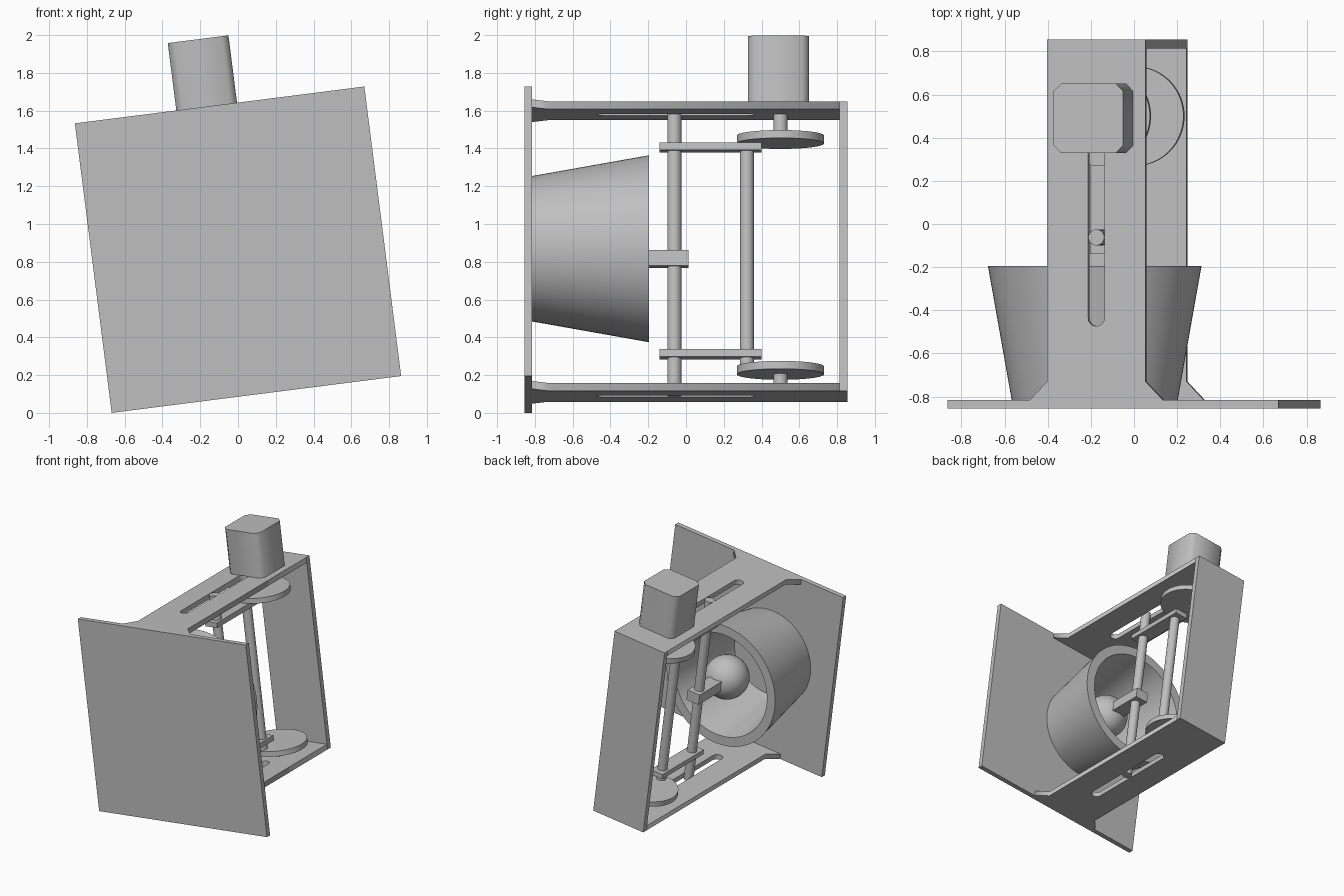
import bpy, bmesh, math
from mathutils import Matrix, Vector

if "Cube" in bpy.data.objects:
    bpy.data.objects.remove(bpy.data.objects["Cube"], do_unlink=True)

grey = bpy.data.materials.new("plain_grey")
grey.use_nodes = True
grey.diffuse_color = (0.52, 0.52, 0.52, 1)
grey.node_tree.nodes["Principled BSDF"].inputs["Base Color"].default_value = (0.52, 0.52, 0.52, 1)

# The whole assembly leans sideways, balanced on one corner of the square plate
LEAN = Matrix.Translation((0, 0, 0.864)) @ Matrix.Rotation(math.radians(-7.25), 4, 'Y')
HALF = 0.7725      # half height of plate and frame
MID = -0.078       # centre line of the mechanism
THICK = 0.042
ROD = 0.037
ROD_Y, PIN_Y, SHAFT_Y = -0.062, 0.322, 0.5


def finish(obj, name, smooth=False):
    obj.name = name
    obj.data.name = name
    obj.data.materials.clear()
    obj.data.materials.append(grey)
    obj.matrix_world = LEAN @ obj.matrix_world
    if smooth:
        bpy.ops.object.select_all(action='DESELECT')
        obj.select_set(True)
        bpy.context.view_layer.objects.active = obj
        bpy.ops.object.shade_smooth_by_angle()
    return obj


def from_bmesh(bm, name, smooth=False):
    bmesh.ops.recalc_face_normals(bm, faces=bm.faces)
    mesh = bpy.data.meshes.new(name)
    bm.to_mesh(mesh)
    bm.free()
    obj = bpy.data.objects.new(name, mesh)
    bpy.context.collection.objects.link(obj)
    return finish(obj, name, smooth)


def box(name, x, y, z):
    """Box from (low, high) pairs."""
    bm = bmesh.new()
    bmesh.ops.create_cube(bm, size=1)
    for v in bm.verts:
        v.co = Vector([(a + b) / 2 + c * (b - a) for (a, b), c in zip((x, y, z), v.co)])
    return from_bmesh(bm, name)


def cylinder(name, y, radius, low, high, sides=48):
    bm = bmesh.new()
    bmesh.ops.create_cone(bm, cap_ends=True, segments=sides, radius1=radius, radius2=radius,
                          depth=high - low, matrix=Matrix.Translation((MID, y, (low + high) / 2)))
    return from_bmesh(bm, name, True)


def slab(name, outlines, low, high):
    """Flat plate from an outline, with any further outlines cut as holes."""
    curve = bpy.data.curves.new(name, 'CURVE')
    curve.dimensions = '2D'
    curve.fill_mode = 'BOTH'
    curve.extrude = (high - low) / 2
    for points in outlines:
        spline = curve.splines.new('POLY')
        spline.points.add(len(points) - 1)
        for p, (x, y) in zip(spline.points, points):
            p.co = (x, y, 0, 1)
        spline.use_cyclic_u = True
    obj = bpy.data.objects.new(name, curve)
    bpy.context.collection.objects.link(obj)
    bpy.ops.object.select_all(action='DESELECT')
    obj.select_set(True)
    bpy.context.view_layer.objects.active = obj
    bpy.ops.object.convert(target='MESH')
    obj = bpy.context.view_layer.objects.active
    obj.matrix_world = Matrix.Translation((0, 0, (low + high) / 2))
    return finish(obj, name)


# Square front plate and back wall
box("front_plate", (-HALF, HALF), (-0.855, -0.815), (-HALF, HALF))
box("back_wall", (MID - 0.23, MID + 0.23), (0.813, 0.855), (-HALF, HALF))

# Slotted guide plates, flared where they meet the front plate
half_outline = [(0.31, -0.815), (0.23, -0.73), (0.23, 0.813)]
outline = [(MID + x, y) for x, y in half_outline]
outline += [(MID - x, y) for x, y in reversed(half_outline)]
slot = []
for end, start in ((0.325, 0), (-0.435, math.pi)):
    for i in range(13):
        a = start + math.pi * i / 12
        slot.append((MID + 0.038 * math.cos(a), end + 0.038 * math.sin(a)))
slab("top_guide_plate", [outline, slot], HALF - THICK, HALF)
slab("bottom_guide_plate", [outline, slot], -HALF, THICK - HALF)

# Motor block with chamfered upright edges
m, c = 0.162, 0.035
corners = []
for sx, sy in ((1, 1), (-1, 1), (-1, -1), (1, -1)):
    pair = [(sx * m, sy * (m - c)), (sx * (m - c), sy * m)]
    corners += pair if sx * sy > 0 else pair[::-1]
slab("motor", [[(x - 0.069, y + 0.49) for x, y in corners]], HALF, 1.132)

# Crank discs, their shafts, links and rods
cylinder("top_crank_disc", SHAFT_Y, 0.231, 0.577, 0.619, 96)
cylinder("bottom_crank_disc", SHAFT_Y, 0.231, -0.655, -0.613, 96)
cylinder("top_shaft", SHAFT_Y, ROD, 0.615, HALF - 0.02)
cylinder("bottom_shaft", SHAFT_Y, ROD, 0.02 - HALF, -0.65)
cylinder("crank_pin", PIN_Y, ROD, -0.63, 0.59)
cylinder("sliding_rod", ROD_Y, ROD, -0.77, 0.77)
for name, z in (("top_link", 0.555), ("bottom_link", -0.548)):
    box(name, (MID - 0.055, MID + 0.055), (-0.14, 0.4), (z - 0.02, z + 0.02))

# Arm clamped on the rod, carrying the ball
BALL_Z = -0.04
box("ball_arm", (MID - 0.055, MID + 0.055), (-0.32, 0.012), (BALL_Z - 0.042, BALL_Z + 0.042))
bm = bmesh.new()
bmesh.ops.create_uvsphere(bm, u_segments=48, v_segments=24, radius=0.17,
                          matrix=Matrix.Translation((MID, -0.43, BALL_Z)))
from_bmesh(bm, "ball", True)

# Open conical cup on the front plate
bm = bmesh.new()
profile = [(0.385, -0.815), (0.495, -0.195), (0.42, -0.195), (0.31, -0.815)]
SIDES = 96
rings = []
for r, y in profile:
    rings.append([bm.verts.new((-0.18 + r * math.cos(math.tau * i / SIDES), y,
                                0.028 + r * math.sin(math.tau * i / SIDES))) for i in range(SIDES)])
for k in range(len(rings)):
    a, b = rings[k], rings[(k + 1) % len(rings)]
    for i in range(SIDES):
        j = (i + 1) % SIDES
        bm.faces.new((a[i], a[j], b[j], b[i]))
from_bmesh(bm, "cup", True)
